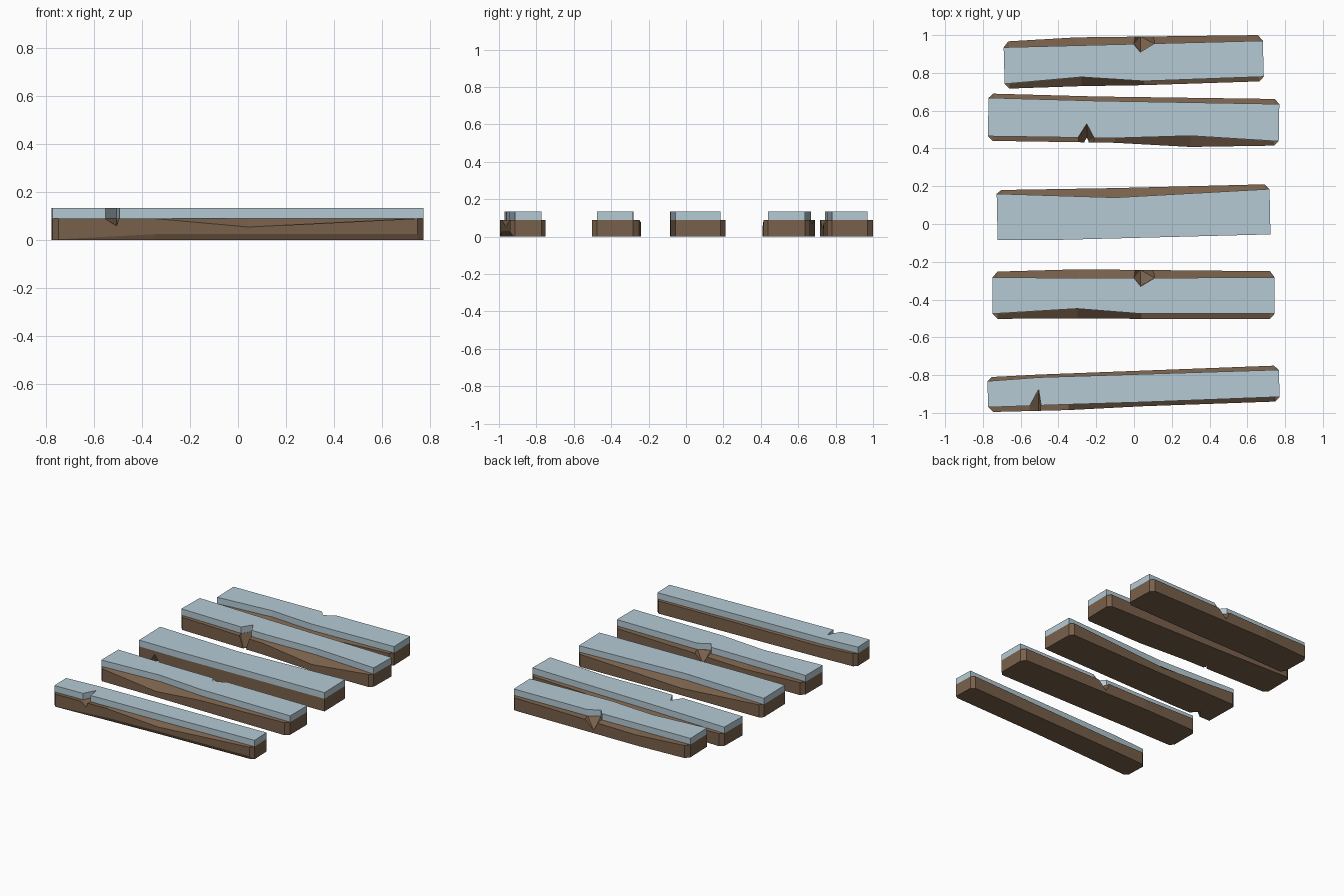
import bpy, bmesh

if "Cube" in bpy.data.objects:
    bpy.data.objects.remove(bpy.data.objects["Cube"])

WOOD_TOP, SNOW_TOP, CHAMFER = 0.09, 0.135, 0.025


def material(name, rgb):
    m = bpy.data.materials.new(name)
    m.diffuse_color = (*rgb, 1)
    m.use_nodes = True
    m.node_tree.nodes["Principled BSDF"].inputs["Base Color"].default_value = m.diffuse_color
    return m


wood_mat = material("weathered brown wood", (0.19, 0.118, 0.07))
snow_mat = material("pale blue snow", (0.46, 0.59, 0.66))


def make_object(name, bm, mat):
    bmesh.ops.remove_doubles(bm, verts=bm.verts, dist=0.0005)
    bmesh.ops.recalc_face_normals(bm, faces=bm.faces)
    me = bpy.data.meshes.new(name)
    bm.to_mesh(me)
    bm.free()
    me.materials.append(mat)
    ob = bpy.data.objects.new(name, me)
    bpy.context.collection.objects.link(ob)
    return ob


def edge_y(side, x, k):
    """Height of a side line (k=1 outer, k=2 snow edge) at x."""
    for a, b in zip(side, side[1:]):
        if a[0] <= x <= b[0]:
            return a[k] + (b[k] - a[k]) * (x - a[0]) / (b[0] - a[0])


def loft(bm, loops):
    rings = [[bm.verts.new(p) for p in l] for l in loops]
    n = len(rings[0])
    for a, b in zip(rings, rings[1:]):
        for i in range(n):
            j = (i + 1) % n
            bm.faces.new((a[i], a[j], b[j], b[i]))
    bm.faces.new(rings[0][::-1])
    bm.faces.new(rings[-1])


def wedge(notch, y_edge, y_out, sign):
    """Pyramid-shaped chip cutter, open towards the plank's side."""
    xl, xa, xr, yi, zb, zt = notch
    far = y_out + sign * 0.05
    bm = bmesh.new()
    for p in ((xl, y_edge, zb), (xr, y_edge, zb), (xa, yi, zb), (xa, y_out, zt),
              (xl, far, zb), (xr, far, zb), (xa, far, zt)):
        bm.verts.new(p)
    bmesh.ops.convex_hull(bm, input=bm.verts)
    return make_object("chip_cutter", bm, wood_mat)


def plank(name, front, back, notch, notch_side, snow_notch=True):
    # side rows: (x, outer y, snow edge y, z of upper edge, z of lower edge)
    slope = (front[-1][1] - front[0][1]) / (front[-1][0] - front[0][0])
    yc = (front[0][1] + back[0][1] + front[-1][1] + back[-1][1]) / 4

    def skew(p):
        return (p[0] - slope * (p[1] - yc), p[1], p[2])

    # wood: underside, lower edge, upper edge, top face
    base, low, high, top = [], [], [], []
    for side, s in ((front, 1), (back[::-1], -1)):
        inward = s
        for i, (x, yo, yi, zh, zl) in enumerate(side):
            first, last = i == 0, i == len(side) - 1
            xc = x + s * CHAMFER * (first - last) if abs(yo - yi) > 0.001 else x
            pts = [(xc, yo, xc, yi, zh, zl)]
            end = (x, yi, x, yi, WOOD_TOP, 0)
            if first:
                pts.insert(0, end)
            if last:
                pts.append(end)
            for px, py, tx, ty, h, l in pts:
                base.append(skew((px, py + inward * l * 0.5, 0)))
                low.append(skew((px, py, max(l, 0.004))))
                high.append(skew((px, py, h)))
                top.append(skew((tx, ty, WOOD_TOP)))
    bm = bmesh.new()
    loft(bm, [base, low, high, top])
    wood = make_object(name + "_wood", bm, wood_mat)

    # chip cut out of the wood
    side = front if notch_side < 0 else back
    xm = notch[1]
    cutter = wedge(notch, edge_y(side, xm, 2), edge_y(side, xm, 1), notch_side)
    mod = wood.modifiers.new("chip", 'BOOLEAN')
    mod.operation, mod.solver, mod.object = 'DIFFERENCE', 'EXACT', cutter
    bpy.context.view_layer.update()
    deps = bpy.context.evaluated_depsgraph_get()
    wood_mesh = bpy.data.meshes.new_from_object(wood.evaluated_get(deps))
    wood.modifiers.clear()
    wood.data = wood_mesh
    bpy.data.objects.remove(cutter)

    # snow slab with the matching gap
    outline = []
    for s, sg in ((front, -1), (back, 1)):
        line = [(r[0], r[2]) for r in s]
        if snow_notch and sg == notch_side:
            xl, xa, xr, yi = notch[:4]
            line += [(xl, edge_y(s, xl, 2)), (xa, yi), (xr, edge_y(s, xr, 2))]
        line.sort()
        outline += line if sg < 0 else line[::-1]
    bm = bmesh.new()
    loft(bm, [[skew((x, y, z)) for x, y in outline] for z in (WOOD_TOP, SNOW_TOP)])
    make_object(name + "_snow", bm, snow_mat)


T = WOOD_TOP
plank("first_plank",
      [(-.775, -.995, -.97, T, 0), (-.35, -.985, -.955, T, .025),
       (.04, -.965, -.943, .055, .025), (.77, -.94, -.915, T, .025)],
      [(-.775, -.81, -.832, T, 0), (-.5, -.797, -.812, .08, 0), (.77, -.75, -.772, T, 0)],
      (-.555, -.505, -.495, -.875, .091, .06), -1)
plank("second_plank",
      [(-.748, -.502, -.475, T, 0), (-.3, -.5, -.448, .04, 0),
       (.04, -.502, -.475, .07, 0), (.745, -.502, -.475, T, 0)],
      [(-.748, -.252, -.282, T, 0), (-.3, -.24, -.287, .075, 0), (.745, -.25, -.283, T, 0)],
      (0, .035, .11, -.33, .091, .02), 1)
plank("third_plank",
      [(-.725, -.085, -.085, T, 0), (-.4, -.084, -.084, T, 0), (.72, -.055, -.055, T, 0)],
      [(-.725, .18, .16, T, 0), (-.1, .19, .14, .05, 0), (.72, .21, .185, T, 0)],
      (-.64, -.6, -.55, -.03, -.001, .065), -1, snow_notch=False)
plank("fourth_plank",
      [(-.772, .44, .465, T, 0), (-.1, .43, .455, .08, 0),
       (.3, .408, .467, .045, 0), (.768, .415, .438, T, 0)],
      [(-.772, .69, .668, T, 0), (-.2, .675, .652, .07, 0), (.768, .662, .635, T, 0)],
      (-.295, -.25, -.21, .53, .091, -.03), -1)
plank("fifth_plank",
      [(-.688, .717, .742, T, 0), (-.28, .73, .778, .04, 0),
       (.05, .735, .757, .07, 0), (.685, .755, .78, T, 0)],
      [(-.688, .967, .935, T, 0), (-.3, .988, .945, .075, 0), (.685, 1.0, .97, T, 0)],
      (0, .035, .11, .91, .091, .02), 1)
